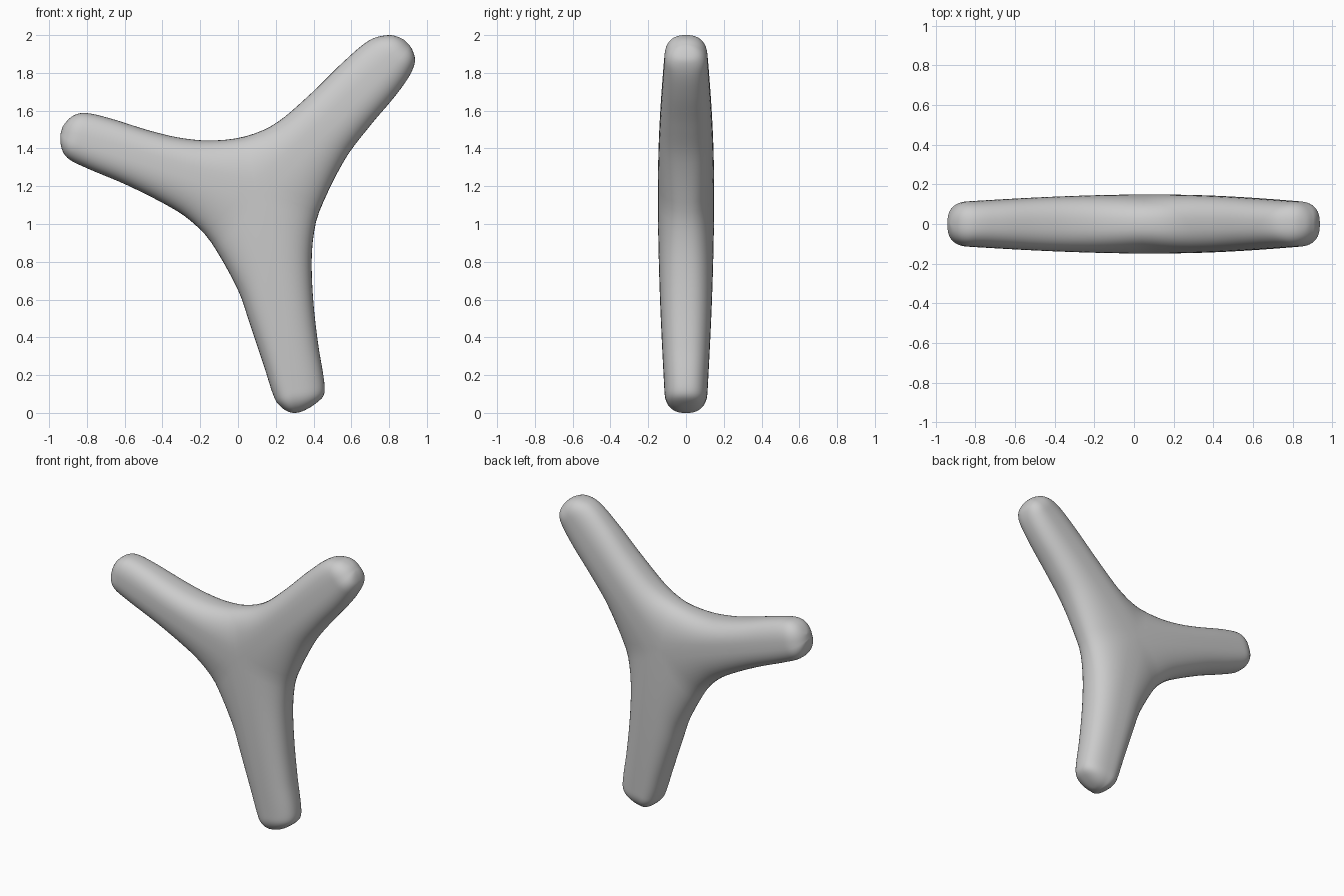
import bpy, bmesh, math
from mathutils import Vector

if "Cube" in bpy.data.objects:
    bpy.data.objects.remove(bpy.data.objects["Cube"])

# Outline in x/z, clockwise from the bottom tip; each row starts at a tip or a valley
ROWS = [
    [(.305, .0), (.27, .005), (.235, .025), (.197, .07), (.14, .24), (.06, .48), (0, .65)],
    [(-.14, .90), (-.22, .99), (-.325, 1.07), (-.575, 1.20), (-.81, 1.30), (-.90, 1.347), (-.934, 1.40)],
    [(-.94, 1.475), (-.925, 1.52), (-.875, 1.572), (-.81, 1.588), (-.68, 1.56), (-.47, 1.495),
     (-.31, 1.457), (-.145, 1.442)],
    [(.035, 1.463), (.195, 1.53), (.38, 1.685), (.565, 1.865), (.70, 1.975), (.80, 2.0), (.865, 1.983)],
    [(.905, 1.95), (.928, 1.91), (.937, 1.86), (.908, 1.785), (.83, 1.675), (.695, 1.515), (.565, 1.34)],
    [(.43, 1.065), (.40, .94), (.39, .785), (.40, .575), (.425, .36), (.458, .15), (.452, .09),
     (.405, .045), (.345, .01)],
]
CENTRE = Vector((.10, 1.18))
STEPS, ACROSS, POWER, CAP = 40, 24, 2.5, .11


def smooth_outline(points, sub=24):
    """Closed smooth curve through the points, tangents scaled by chord length."""
    n = len(points)
    tangents = []
    for i in range(n):
        a, b, c = points[i - 1], points[i], points[(i + 1) % n]
        tangents.append((c - a) / ((b - a).length + (c - b).length))
    curve = []
    for i in range(n):
        a, b = points[i], points[(i + 1) % n]
        d = (b - a).length
        ta, tb = tangents[i] * d, tangents[(i + 1) % n] * d
        for k in range(sub):
            t = k / sub
            curve.append(a * (2*t**3 - 3*t**2 + 1) + ta * (t**3 - 2*t**2 + t)
                         + b * (3*t**2 - 2*t**3) + tb * (t**3 - t**2))
    return curve


def edge_at(half, g):
    """Point on a tip-to-valley outline at fraction g along the arm axis."""
    axis = (CENTRE - half[0]).normalized()
    total = (half[-1] - half[0]).dot(axis)
    prev = 0.0
    for i in range(1, len(half)):
        s = max(prev, (half[i] - half[0]).dot(axis) / total)
        if s >= g and s > prev:
            return half[i - 1].lerp(half[i], (g - prev) / (s - prev))
        prev = s
    return half[-1]


def thickness(g, length):
    body = .108 + .041 * math.sin(g * math.pi / 2)
    r = max(0.0, 1 - g * length / CAP)
    return body * max(0.0, 1 - r**2.3) ** (1 / 2.3)


def signed_pow(v, e):
    return math.copysign(abs(v) ** e, v)


def add_half(bm, half):
    """Rounded skin from the arm's spine out to one side edge, front to back."""
    tip = half[0]
    length = (CENTRE - tip).length
    grid = []
    for i in range(STEPS + 1):
        g = (i / STEPS) ** 2 if i < STEPS else 1.0
        spine = tip.lerp(CENTRE, g)
        edge = edge_at(half, g)
        t = thickness(g, length)
        ring = []
        for j in range(ACROSS + 1):
            a = math.pi * (j / ACROSS - .5)
            c = 0.0 if j in (0, ACROSS) else math.cos(a)
            p = spine.lerp(edge, signed_pow(c, 2 / POWER))
            ring.append(bm.verts.new((p.x, t * signed_pow(math.sin(a), 2 / POWER), p.y)))
        grid.append(ring)
    for r0, r1 in zip(grid, grid[1:]):
        for j in range(ACROSS):
            bm.faces.new((r0[j], r0[j + 1], r1[j + 1], r1[j]))


# Three-armed body: two halves per arm, welded along spines and valleys
SUB = 24
curve = smooth_outline([Vector(p) for row in ROWS for p in row], SUB)
starts = [SUB * sum(len(r) for r in ROWS[:k]) for k in range(7)]
bm = bmesh.new()
for k in range(6):
    half = [curve[i % len(curve)] for i in range(starts[k], starts[k + 1] + 1)]
    add_half(bm, half if k % 2 == 0 else half[::-1])
bmesh.ops.remove_doubles(bm, verts=bm.verts, dist=2e-4)
bmesh.ops.recalc_face_normals(bm, faces=bm.faces)
for f in bm.faces:
    f.smooth = True

mesh = bpy.data.meshes.new("three_armed_body")
bm.to_mesh(mesh)
bm.free()
body = bpy.data.objects.new("three_armed_body", mesh)
bpy.context.collection.objects.link(body)
